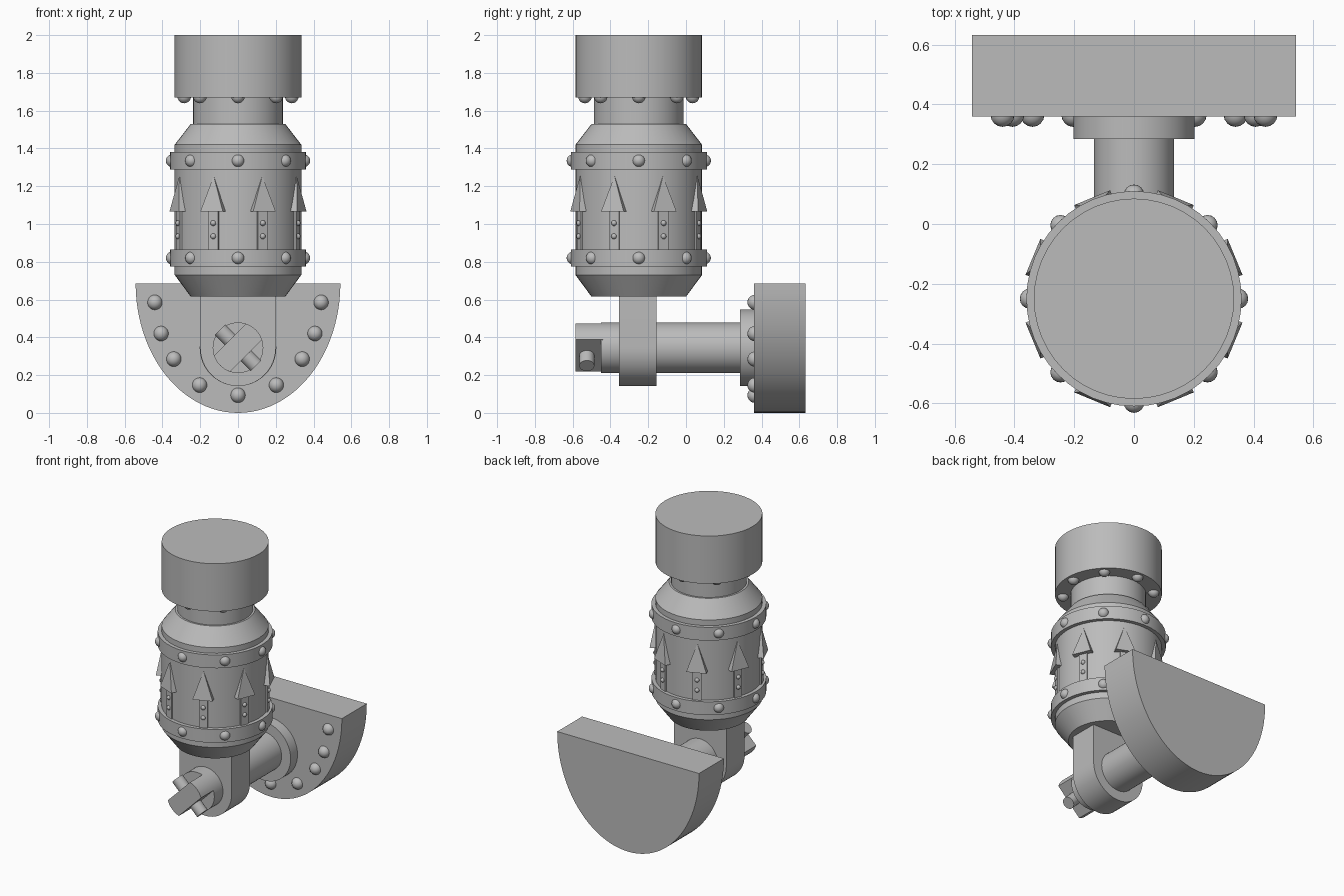
import bpy, bmesh, math
from math import sin, cos, pi, radians
from mathutils import Matrix, Vector

default = bpy.data.objects.get("Cube")
if default:
    bpy.data.objects.remove(default, do_unlink=True)

GREY = (0.5, 0.5, 0.5, 1)
metal = bpy.data.materials.new("grey metal")
metal.use_nodes = True
metal.diffuse_color = GREY
metal.node_tree.nodes["Principled BSDF"].inputs["Base Color"].default_value = GREY

BODY_Y = -0.25     # axis of the upright body
PIN_Z = 0.345      # axis of the cross shaft


def finish(name, bm, matrix=Matrix()):
    bmesh.ops.recalc_face_normals(bm, faces=bm.faces)
    bm.transform(matrix)
    mesh = bpy.data.meshes.new(name)
    bm.to_mesh(mesh)
    bm.free()
    mesh.materials.append(metal)
    obj = bpy.data.objects.new(name, mesh)
    bpy.context.collection.objects.link(obj)
    bpy.ops.object.select_all(action='DESELECT')
    obj.select_set(True)
    bpy.context.view_layer.objects.active = obj
    bpy.ops.object.shade_smooth_by_angle(angle=radians(25))
    return obj


def lathe(name, profile, matrix, steps=48):
    """Closed solid turned about z from (radius, height) points."""
    bm = bmesh.new()
    rings = [[bm.verts.new((r * cos(2 * pi * i / steps), r * sin(2 * pi * i / steps), z))
              for i in range(steps)] for r, z in profile]
    for a, b in zip(rings, rings[1:]):
        for i in range(steps):
            j = (i + 1) % steps
            bm.faces.new((a[i], a[j], b[j], b[i]))
    bm.faces.new(rings[0])
    bm.faces.new(rings[-1])
    return finish(name, bm, matrix)


def slab(name, outline, y0, y1, matrix=Matrix()):
    """Outline of (x, z) points extruded along y."""
    bm = bmesh.new()
    face = bm.faces.new([bm.verts.new((x, y0, z)) for x, z in outline])
    new = bmesh.ops.extrude_face_region(bm, geom=[face])["geom"]
    bmesh.ops.translate(bm, vec=(0, y1 - y0, 0),
                        verts=[v for v in new if isinstance(v, bmesh.types.BMVert)])
    return finish(name, bm, matrix)


def rivets(name, places, radius):
    bm = bmesh.new()
    for p in places:
        bmesh.ops.create_uvsphere(bm, u_segments=16, v_segments=10, radius=radius,
                                  matrix=Matrix.Translation(p))
    return finish(name, bm)


def around(radius, z, count=8, offset=0):
    return [Vector((radius * sin(2 * pi * (i + offset) / count),
                    BODY_Y - radius * cos(2 * pi * (i + offset) / count), z))
            for i in range(count)]


upright = Matrix.Translation((0, BODY_Y, 0))
along_y = Matrix.Translation((0, 0, PIN_Z)) @ Matrix.Rotation(radians(-90), 4, 'X')

# Upright body, neck, cap and bands
lathe("body", [(0.25, 0.615), (0.335, 0.73), (0.335, 1.42), (0.25, 1.53)], upright)
lathe("neck", [(0.237, 1.5), (0.237, 1.7)], upright)
lathe("top_cap", [(0.335, 1.67), (0.335, 2.0)], upright)
rivets("cap_rivets", around(0.285, 1.675), 0.036)
for label, z in (("lower", 0.82), ("upper", 1.335)):
    lathe(label + "_band", [(0.36, z - 0.046), (0.36, z + 0.046)], upright)
    rivets(label + "_band_rivets", around(0.348, z), 0.034)

# Raised arrows around the body
for i in range(8):
    turn = upright @ Matrix.Rotation(2 * pi * (i + 0.5) / 8, 4, 'Z')
    slab(f"arrow_shaft_{i + 1}", [(-0.028, 0.86), (0.028, 0.86), (0.028, 1.07), (-0.028, 1.07)],
         -0.343, -0.32, turn)
    bm = bmesh.new()
    out = [bm.verts.new(p) for p in ((-0.065, -0.366, 1.065), (0.065, -0.366, 1.065), (0, -0.336, 1.255))]
    back = [bm.verts.new((v.co.x, -0.315, v.co.z)) for v in out]
    bm.faces.new(out)
    bm.faces.new(back)
    for a in range(3):
        b = (a + 1) % 3
        bm.faces.new((out[a], out[b], back[b], back[a]))
    finish(f"arrow_head_{i + 1}", bm, turn)
rivets("arrow_rivets", around(0.342, 0.935, 8, 0.5) + around(0.342, 1.005, 8, 0.5), 0.015)

# Hanging lug with rounded bottom
arc = [pi + pi * i / 24 for i in range(25)]
slab("lug", [(-0.2, 0.64)] + [(0.2 * cos(a), PIN_Z + 0.203 * sin(a)) for a in arc] + [(0.2, 0.64)],
     -0.355, -0.155)

# Cross shaft and wall flange
lathe("cross_shaft", [(0.134, -0.45), (0.134, 0.3)], along_y)
lathe("flange", [(0.203, 0.285), (0.203, 0.37)], along_y)

# Flattened shaft end with a locking pin through it
tilt = Matrix.Translation((0, 0, PIN_Z)) @ Matrix.Rotation(radians(-45), 4, 'Y')
half = math.asin(0.06 / 0.134)
tongue = [(side * 0.134 * cos(t), side * 0.134 * sin(t))
          for side in (1, -1) for t in [half * (k / 4 - 1) for k in range(9)]]
slab("shaft_tongue", tongue, -0.585, -0.44, tilt)
lathe("locking_pin", [(0.04, -0.135), (0.04, 0.135)],
      Matrix.Translation((0, -0.525, 0)) @ tilt, 24)

# Wall plate and its rivets
arc = [pi + pi * i / 48 for i in range(49)]
slab("wall_plate", [(0.542 * cos(a), 0.685 + 0.685 * sin(a)) for a in arc], 0.36, 0.632)
spots = [(0.44, 0.585), (0.407, 0.42), (0.34, 0.285), (0.203, 0.147)]
rivets("plate_rivets", [Vector((s * x, 0.365, z)) for x, z in spots for s in (1, -1)]
       + [Vector((0, 0.365, 0.093))], 0.04)
